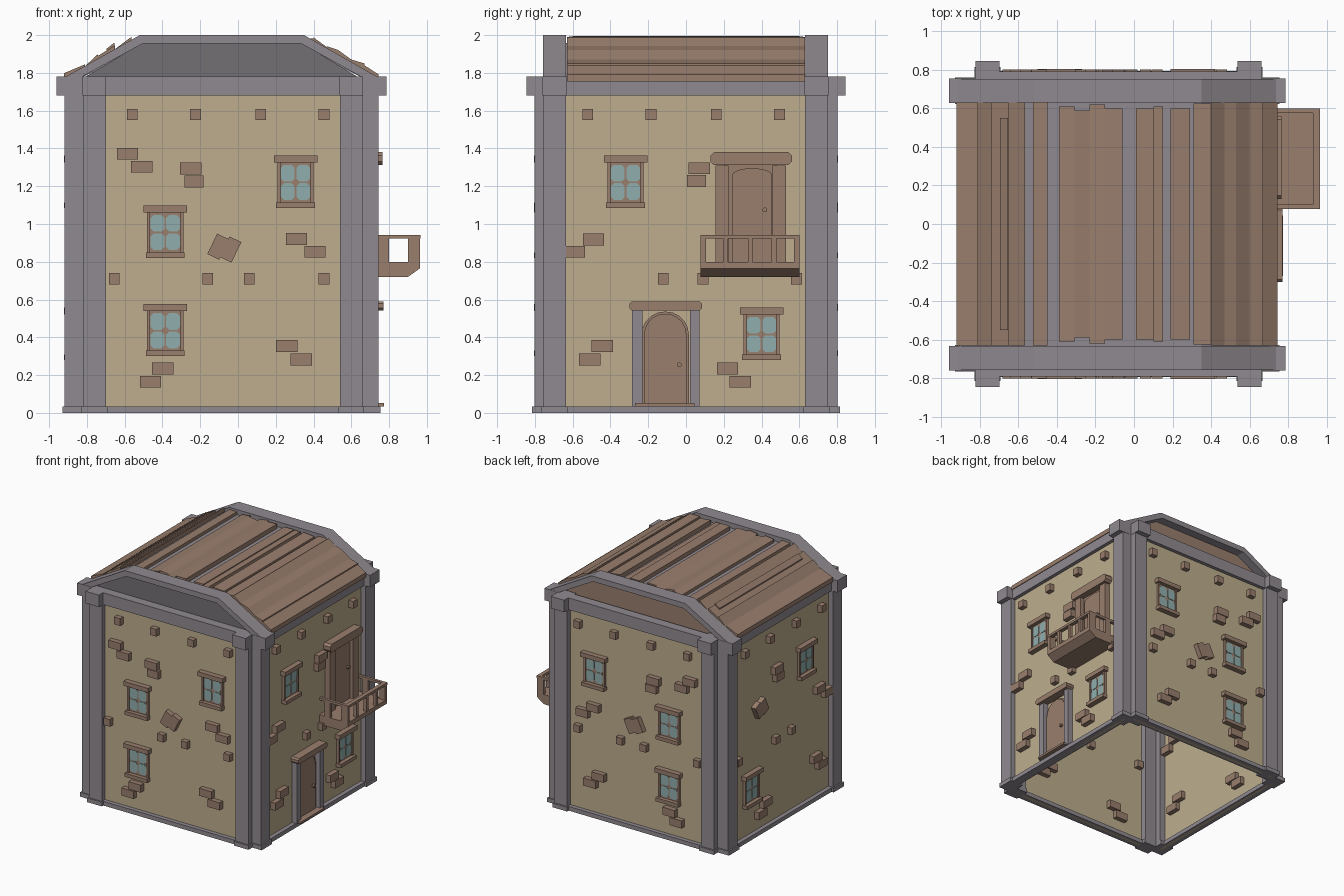
import bpy, bmesh, math
from mathutils import Vector

cube = bpy.data.objects.get("Cube")
if cube:
    bpy.data.objects.remove(cube, do_unlink=True)


def material(name, r, g, b):
    m = bpy.data.materials.new(name)
    m.use_nodes = True
    m.diffuse_color = (r, g, b, 1)
    m.node_tree.nodes["Principled BSDF"].inputs["Base Color"].default_value = (r, g, b, 1)
    return m


PLASTER = material("plaster", 0.51, 0.42, 0.27)
WOOD = material("wood", 0.32, 0.21, 0.155)
STONE = material("stone", 0.28, 0.255, 0.28)
DARK = material("dark_stone", 0.17, 0.16, 0.175)
GLASS = material("glass", 0.28, 0.43, 0.42)

# Wall frames: origin, direction along the wall, outward direction
X, Y, Z = Vector((1, 0, 0)), Vector((0, 1, 0)), Vector((0, 0, 1))
FRONT = (Y * -0.76, X, -Y)
BACK = (Y * 0.76, X, Y)
RIGHT = (X * 0.70, Y, X)
LEFT = (X * -0.875, Y, -X)
CENTRE = (Vector(), X, Y)
SIDES = {"front": FRONT, "back": BACK, "right": RIGHT, "left": LEFT}

parts = {}


def prism(name, mat, wall, pts, d0, d1):
    """Extrude an outline drawn on a wall from depth d0 to d1."""
    origin, along, out = wall
    bm = parts.setdefault(name, (bmesh.new(), mat))[0]
    rings = [[bm.verts.new(origin + along * u + Z * z + out * d) for u, z in pts] for d in (d0, d1)]
    a, b = rings
    faces = [bm.faces.new(a), bm.faces.new(b)]
    for i in range(len(pts)):
        j = (i + 1) % len(pts)
        faces.append(bm.faces.new((a[i], a[j], b[j], b[i])))
    bmesh.ops.recalc_face_normals(bm, faces=faces)


def box(name, mat, wall, u0, u1, z0, z1, d0, d1):
    prism(name, mat, wall, [(u0, z0), (u1, z0), (u1, z1), (u0, z1)], d0, d1)


def bevelled(u0, u1, z0, z1, c):
    return [(u0 + c, z0), (u1 - c, z0), (u1, z0 + c), (u1, z1 - c),
            (u1 - c, z1), (u0 + c, z1), (u0, z1 - c), (u0, z0 + c)]


def arch(u0, u1, z0, spring, rise, n=10):
    c, r = (u0 + u1) / 2, (u1 - u0) / 2
    top = [(c + r * math.cos(math.pi * i / n), spring + rise * math.sin(math.pi * i / n)) for i in range(n + 1)]
    return [(u0, z0), (u1, z0)] + top


def window(side, u, z):
    """Window with four panes, a lintel and a sill; z is the bottom of the panes."""
    w, n = SIDES[side], side + "_window_"
    box(n + "frame", WOOD, w, u - .085, u + .085, z, z + .21, 0, .012)
    for s in (-1, 1):
        box(n + "frame", WOOD, w, u + s * .088 - .008, u + s * .088 + .008, z, z + .21, 0, .022)
        for k in (0, 1):
            c, b = u + s * .041, z + .012 + k * .097
            prism(n + "panes", GLASS, w, bevelled(c - .036, c + .036, b, b + .089, .016), .01, .016)
    box(n + "lintel", WOOD, w, u - .115, u + .115, z + .21, z + .247, -.01, .045)
    box(n + "sill", WOOD, w, u - .103, u + .103, z - .03, z, -.01, .045)


def brick(side, u, z, w=.113, h=.063, turn=0):
    c, s = math.cos(turn), math.sin(turn)
    corners = [(-w / 2, -h / 2), (w / 2, -h / 2), (w / 2, h / 2), (-w / 2, h / 2)]
    pts = [(u + c * a - s * b, z + s * a + c * b) for a, b in corners]
    prism(side + "_bricks", WOOD, SIDES[side], pts, -.06, .042)


# Plaster walls, base rails and cornice beams
for side, w in SIDES.items():
    lo, hi = (-.80, .64) if w[1] is X else (-.70, .70)
    box(side + "_wall", PLASTER, w, lo, hi, .0, 1.72, -.02, 0)
    box(side + "_base_rail", STONE, w, lo, hi, 0, .035, -.04, .035)
    box(side + "_cornice", STONE, w, lo, hi, 1.68, 1.78, -.05, .03)
    # Paired corner columns with feet and caps
    spans = [(-.82, -.70), (.54, .66)] if w[1] is X else [(-.757, -.635), (.63, .752)]
    for a, b in spans:
        box(side + "_columns", STONE, w, a, b, 0, 1.70, -.07, .043)
        box(side + "_column_feet", STONE, w, a - .008, b + .008, 0, .035, -.07, .055)
        box(side + "_column_caps", STONE, w, a - .002, b + .002, 1.68, 1.78, -.07, .085)

# Windows
for side in ("front", "back"):
    for u, z in ((-.385, .33), (-.385, .85), (.305, 1.115)):
        window(side, u, z)
for side in ("right", "left"):
    for u, z in ((-.32, 1.115), (.4, .31)):
        window(side, u, z)

# Exposed bricks and beam ends
LONG = [(-.585, 1.372), (-.51, 1.303), (-.25, 1.293), (.31, .92), (.408, .853),
        (.258, .355), (.335, .283), (-.398, .235), (-.463, .165)]
SIDE = [(.07, 1.295), (-.49, .918), (-.592, .853), (-.443, .355), (-.51, .283), (.22, .235), (.287, .165)]
for side in ("front", "back"):
    for u, z in LONG:
        brick(side, u, z)
    brick(side, -.232, 1.225, .1)
    for u, z in ((-.105, .88), (-.04, .865)):
        brick(side, u, z, .07, .12, -.45)
    for us, z in (((-.56, -.225, .12, .455), 1.58), ((-.655, -.16, .06, .455), .71)):
        for u in us:
            brick(side, u, z, .057, .06)
for side in ("right", "left"):
    for u, z in SIDE:
        brick(side, u, z)
    brick(side, .055, 1.228, .1)
    for us, z in (((-.52, -.185, .16, .495), 1.58), ((-.12, .09, .585), .71)):
        for u in us:
            brick(side, u, z, .057, .06)
for u, z in ((.265, 1.06), (.33, 1.045)):
    brick("left", u, z, .07, .12, -.45)

# Ground floor door
for a, b in ((-.285, -.23), (.02, .072)):
    box("door_posts", STONE, RIGHT, a, b, .035, .545, -.01, .045)
prism("door_lintel", WOOD, RIGHT, bevelled(-.30, .085, .543, .59, .012), -.01, .07)
prism("door_surround", WOOD, RIGHT, arch(-.235, .015, .04, .415, .122), 0, .012)
prism("door_leaf", WOOD, RIGHT, arch(-.222, .002, .04, .415, .11), 0, .02)
box("door_step", WOOD, RIGHT, -.27, .045, .035, .052, 0, .072)

# Balcony door
box("balcony_door_back", WOOD, RIGHT, .2, .48, .8, 1.32, 0, .008)
for a, b in ((.155, .225), (.458, .53)):
    box("balcony_door_posts", WOOD, RIGHT, a, b, .78, 1.31, -.01, .045)
prism("balcony_door_lintel", WOOD, RIGHT, bevelled(.13, .56, 1.312, 1.38, .018), -.01, .065)
prism("balcony_door_leaf", WOOD, RIGHT, arch(.245, .455, .8, 1.26, .035), 0, .02)

# Door knobs
for name, u, z in (("door_knob", -.035, .255), ("balcony_door_knob", .418, 1.075)):
    prism(name, WOOD, RIGHT, bevelled(u - .012, u + .012, z - .012, z + .012, .007), .02, .04)

# Balcony: floor with sloped underside, corner posts, balusters and rails
ACROSS = (Vector(), X, Y)
prism("balcony_floor", WOOD, ACROSS, [(.69, .72), (.90, .72), (.963, .765), (.963, .80), (.69, .80)], .078, .60)
for u in (.092, .21, .34, .465, .586):
    box("balcony_balusters", WOOD, RIGHT, u - .013, u + .013, .79, .93, .235, .262)
for a, b in ((.078, .102), (.576, .60)):
    box("balcony_side_rails", WOOD, ACROSS, .70, .963, .922, .942, a, b)
    for p, q in ((.745, .80), (.90, .963)):
        box("balcony_side_posts", WOOD, ACROSS, p, q, .79, .93, a, b)
box("balcony_front_rail", WOOD, RIGHT, .078, .60, .922, .942, .23, .265)

# Gable frames and gable panels
GABLE = [(-.92, 1.775), (-.52, 2.0), (.35, 2.0), (.745, 1.775),
         (.66, 1.775), (.335, 1.955), (-.505, 1.955), (-.835, 1.775)]
for name, a, b in (("front_gable", -.757, -.635), ("back_gable", .63, .752)):
    prism(name, STONE, CENTRE, GABLE, a, b)
PANEL = [(-.84, 1.76), (-.505, 1.96), (.335, 1.96), (.665, 1.76)]
prism("front_gable_panel", DARK, CENTRE, PANEL, -.715, -.69)
prism("back_gable_panel", WOOD, CENTRE, PANEL, .66, .68)

# Roof deck
prism("roof_deck", STONE, CENTRE, [(-.90, 1.765), (-.52, 1.957), (.35, 1.957), (.73, 1.765),
                                   (.70, 1.755), (.34, 1.93), (-.51, 1.93), (-.87, 1.755)], -.64, .64)


def roof_z(x):
    return 1.957 - max(0, -.52 - x, x - .35) * .51


# Roof planks: x start, x end, lift at each edge, front and back ends
PLANKS = [(-.92, -.81, .02, .01, .63), (-.81, -.74, .0, .03, .63), (-.74, -.65, .02, .03, .63),
          (-.695, -.655, .035, .045, .55), (-.65, -.565, .01, .03, .63), (-.525, -.45, 0, 0, .63),
          (-.39, -.31, 0, .01, .61), (-.31, -.23, .01, 0, .59), (-.23, -.15, 0, .01, .62),
          (-.15, -.06, .01, .012, .60), (.01, .10, .008, .008, .60), (.10, .15, 0, 0, .61),
          (.19, .29, .01, 0, .60), (.31, .40, 0, .025, .625), (.40, .47, .03, .015, .63),
          (.47, .53, .02, .03, .63), (.53, .60, .03, .015, .63), (.60, .67, .015, .03, .63),
          (.67, .745, .02, .01, .63)]
for x0, x1, l0, l1, e in PLANKS:
    za, zb = roof_z(x0) + l0, roof_z(x1) + l1
    prism("roof_planks", WOOD, CENTRE, [(x0, za - .012), (x1, zb - .012), (x1, zb + .026), (x0, za + .026)], -e, e)

# Turn every part into an object
for name, (bm, mat) in parts.items():
    mesh = bpy.data.meshes.new(name)
    bm.to_mesh(mesh)
    bm.free()
    mesh.materials.append(mat)
    bpy.context.scene.collection.objects.link(bpy.data.objects.new(name, mesh))
